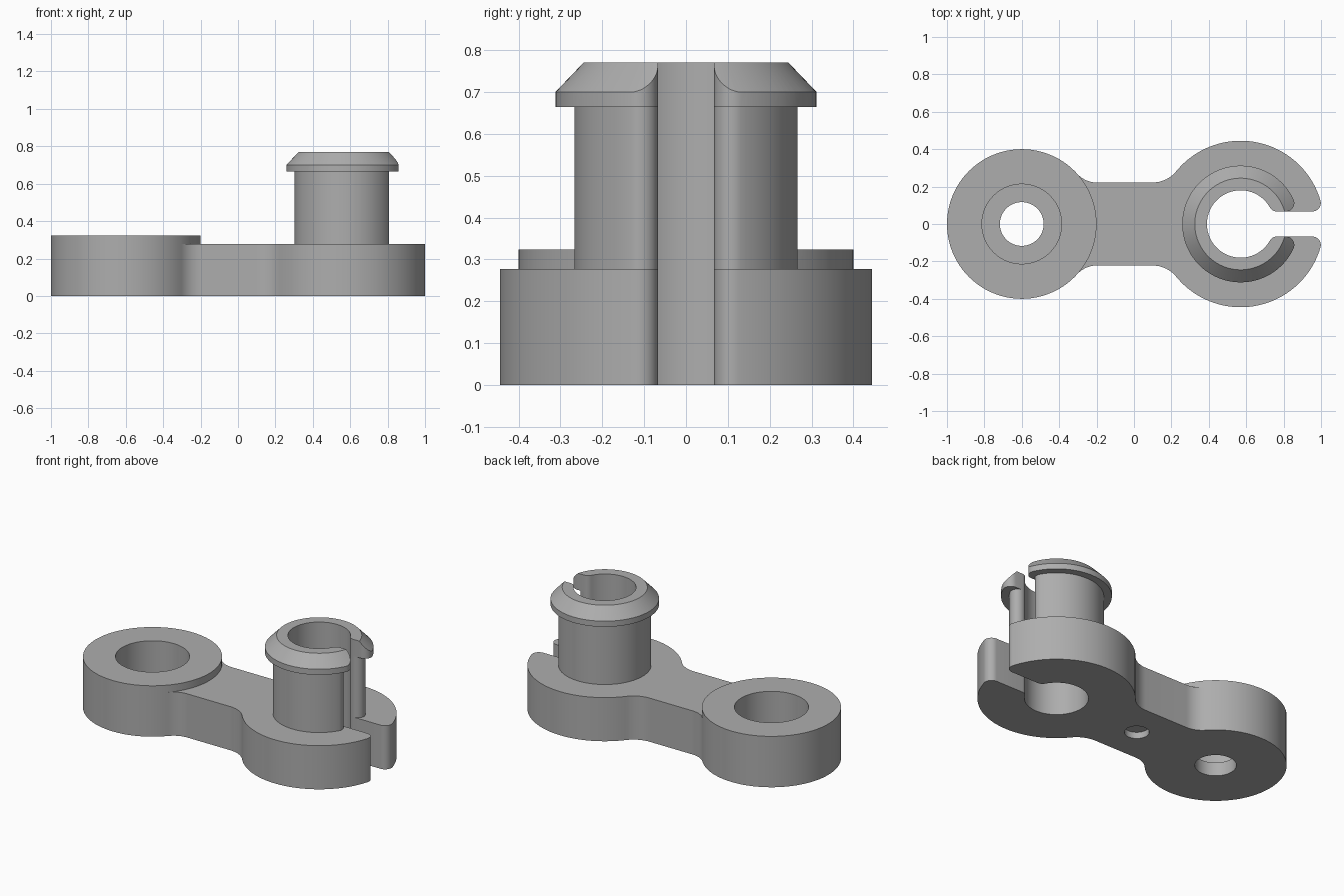
import bpy, bmesh
from math import sin, cos, atan2, sqrt, pi, radians

if "Cube" in bpy.data.objects:
    bpy.data.objects.remove(bpy.data.objects["Cube"])

HUB, RING = 0.57, -0.60        # x centres of the two ends
BORE, SLOT = 0.18, 0.067       # hub bore radius, half slot width

grey = bpy.data.materials.new("grey")
grey.diffuse_color = (0.42, 0.42, 0.42, 1)
grey.use_nodes = True
grey.node_tree.nodes["Principled BSDF"].inputs["Base Color"].default_value = grey.diffuse_color


def arc(cx, cy, r, a0, a1, n):
    return [(cx + r * cos(a0 + (a1 - a0) * i / n), cy + r * sin(a0 + (a1 - a0) * i / n))
            for i in range(n + 1)]


def split_ring_half(radius, fillet, end):
    """Upper half of a slotted ring outline, from the bore round the tip to the outside."""
    fi = 0.042
    yi, yo = SLOT + fi, SLOT + fillet
    xi = sqrt((BORE + fi) ** 2 - yi ** 2)
    xo = sqrt((radius - fillet) ** 2 - yo ** 2)
    return (arc(HUB, 0, BORE, pi, atan2(yi, xi), 44)
            + arc(HUB + xi, yi, fi, atan2(-yi, -xi), -pi / 2, 8)[1:]
            + arc(HUB + xo, yo, fillet, -pi / 2, atan2(yo, xo), 12)
            + arc(HUB, 0, radius, atan2(yo, xo), end, 44)[1:])


def mirrored(half):
    return half + [(x, -y) for x, y in reversed(half[1:-1])]


def finish(bm, name):
    bmesh.ops.recalc_face_normals(bm, faces=bm.faces)
    mesh = bpy.data.meshes.new(name)
    bm.to_mesh(mesh)
    bm.free()
    mesh.materials.append(grey)
    ob = bpy.data.objects.new(name, mesh)
    bpy.context.collection.objects.link(ob)
    return ob


def prism(name, outline, z0, z1, caps=True):
    bm = bmesh.new()
    lo = [bm.verts.new((x, y, z0)) for x, y in outline]
    hi = [bm.verts.new((x, y, z1)) for x, y in outline]
    n = len(outline)
    for i in range(n):
        j = (i + 1) % n
        bm.faces.new((lo[i], lo[j], hi[j], hi[i]))
    if caps:
        bm.faces.new(lo[::-1])
        bm.faces.new(hi)
    return finish(bm, name)


def cone(name, x, r0, r1, z0, z1, n=96):
    bm = bmesh.new()
    bmesh.ops.create_cone(bm, cap_ends=True, segments=n, radius1=r0, radius2=r1, depth=z1 - z0)
    bmesh.ops.translate(bm, verts=bm.verts, vec=(x, 0, (z0 + z1) / 2))
    return finish(bm, name)


def activate(ob):
    bpy.ops.object.select_all(action='DESELECT')
    ob.select_set(True)
    bpy.context.view_layer.objects.active = ob


def boolean(ob, tool, op):
    activate(ob)
    mod = ob.modifiers.new("bool", 'BOOLEAN')
    mod.object, mod.operation, mod.solver = tool, op, 'EXACT'
    bpy.ops.object.modifier_apply(modifier=mod.name)
    bpy.data.objects.remove(tool)


# link: slotted hub outline running through the waist into the ring
half = (split_ring_half(0.445, 0.045, atan2(0.384, -0.47))
        + arc(0.10, 0.384, 0.162, atan2(-0.384, 0.47), -pi / 2, 12)[1:]
        + arc(-0.20, 0.36, 0.138, -pi / 2, atan2(-0.36, -0.40), 12)
        + [(RING, 0)])
link = prism("link_body", mirrored(half), 0, 0.277)

# ring end with counterbored hole, and the shallow hole under the waist
boolean(link, cone("ring_end", RING, 0.40, 0.40, 0, 0.323), 'UNION')
boolean(link, cone("counterbore", RING, 0.213, 0.213, 0.085, 0.5), 'DIFFERENCE')
boolean(link, cone("through_hole", RING, 0.117, 0.117, -0.1, 0.2, 64), 'DIFFERENCE')
boolean(link, cone("blind_hole", -0.02, 0.07, 0.07, -0.1, 0.04, 48), 'DIFFERENCE')

# split post and its chamfered snap collar
post = prism("split_post", mirrored(split_ring_half(0.267, 0.043, pi)), 0.277, 0.664, caps=False)
collar = prism("snap_collar", mirrored(split_ring_half(0.312, 0.045, pi)), 0.664, 0.80)
boolean(collar, cone("chamfer", HUB, 0.4077, 0.245, 0.60, 0.77), 'INTERSECT')

for ob in (link, post, collar):
    activate(ob)
    bpy.ops.object.shade_smooth_by_angle(angle=radians(25))
